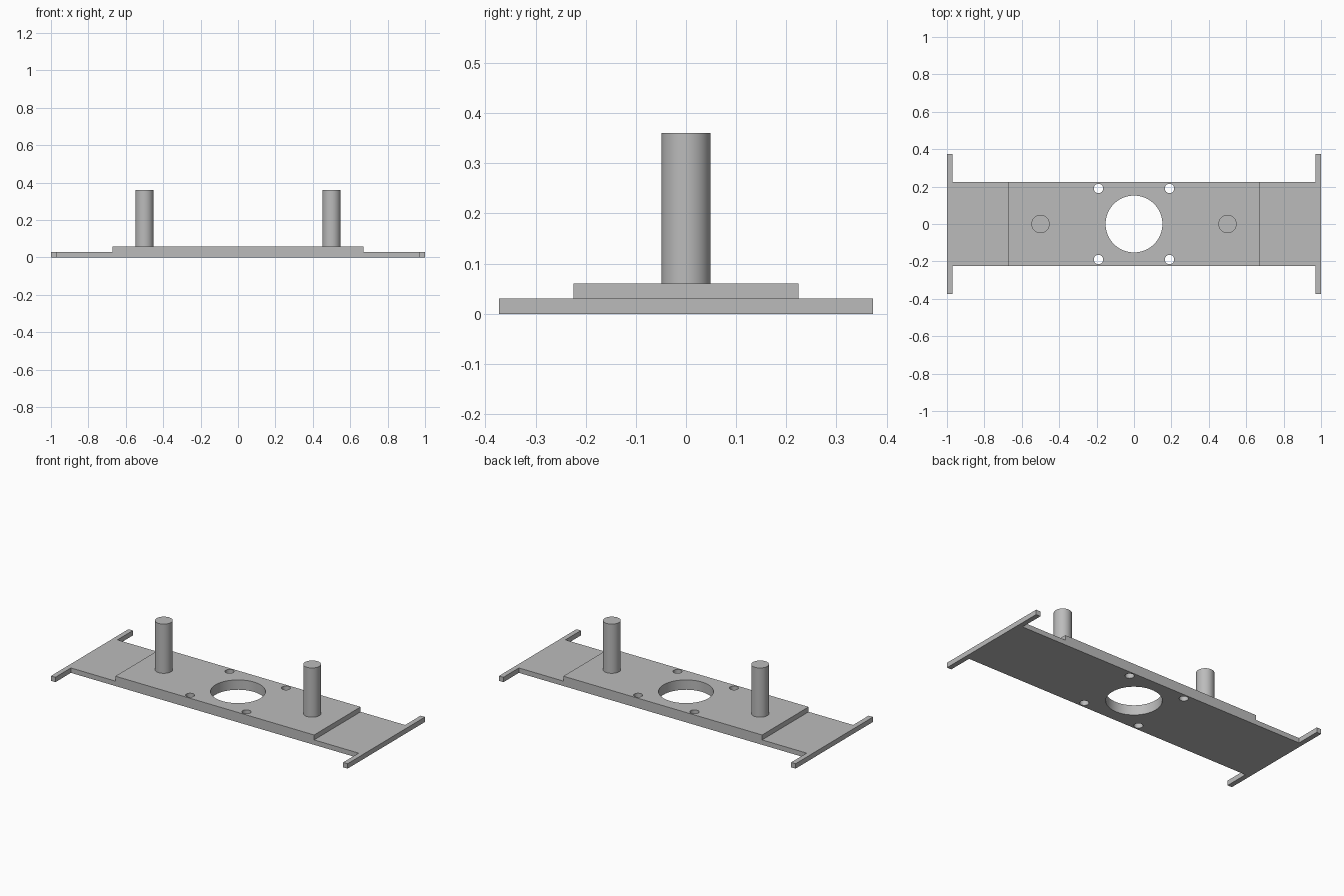
import bpy
import bmesh
import math
from mathutils import Matrix, Vector

default = bpy.data.objects.get("Cube")
if default:
    bpy.data.objects.remove(default, do_unlink=True)

grey = bpy.data.materials.new("plain_grey")
grey.use_nodes = True
colour = (0.5, 0.5, 0.5, 1)
grey.diffuse_color = colour
grey.node_tree.nodes["Principled BSDF"].inputs["Base Color"].default_value = colour

BASE, TOP, PEG_TOP = 0.03, 0.06, 0.36
HALF_WIDTH, RAISED, INNER = 0.224, 0.67, 0.97


def finish(name, bm):
    bmesh.ops.recalc_face_normals(bm, faces=bm.faces)
    mesh = bpy.data.meshes.new(name)
    bm.to_mesh(mesh)
    bm.free()
    mesh.materials.append(grey)
    obj = bpy.data.objects.new(name, mesh)
    bpy.context.collection.objects.link(obj)
    return obj


def box(name, low, high):
    bm = bmesh.new()
    low, high = Vector(low), Vector(high)
    size = Matrix.Diagonal((high - low).to_4d())
    bmesh.ops.create_cube(bm, size=1, matrix=Matrix.Translation((low + high) / 2) @ size)
    return finish(name, bm)


def add_cylinder(bm, x, y, radius, z0, z1, sides):
    bmesh.ops.create_cone(bm, cap_ends=True, segments=sides, radius1=radius, radius2=radius,
                          depth=z1 - z0, matrix=Matrix.Translation((x, y, (z0 + z1) / 2)))


def smooth(obj):
    bpy.ops.object.select_all(action="DESELECT")
    obj.select_set(True)
    bpy.context.view_layer.objects.active = obj
    bpy.ops.object.shade_smooth_by_angle(angle=math.radians(30))


# Stepped plate: side profile swept across its width
half = [(INNER, 0), (INNER, BASE), (RAISED, BASE), (RAISED, TOP)]
profile = half + [(-x, z) for x, z in reversed(half)]
bm = bmesh.new()
face = bm.faces.new([bm.verts.new((x, -HALF_WIDTH, z)) for x, z in profile])
swept = bmesh.ops.extrude_face_region(bm, geom=[face])["geom"]
bmesh.ops.translate(bm, verts=[v for v in swept if isinstance(v, bmesh.types.BMVert)],
                    vec=(0, 2 * HALF_WIDTH, 0))
plate = finish("stepped_plate", bm)

# Central opening and four screw holes
bm = bmesh.new()
add_cylinder(bm, 0, 0, 0.152, -0.1, 0.2, 64)
for x in (-0.19, 0.19):
    for y in (-0.19, 0.19):
        add_cylinder(bm, x, y, 0.025, -0.1, 0.2, 32)
cutter = finish("hole_cutter", bm)
cutter.hide_render = True
cut = plate.modifiers.new("holes", "BOOLEAN")
cut.operation = "DIFFERENCE"
cut.solver = "EXACT"
cut.object = cutter
bpy.context.view_layer.objects.active = plate
bpy.ops.object.modifier_apply(modifier=cut.name)
bpy.data.objects.remove(cutter, do_unlink=True)
smooth(plate)

# End crossbars and upright pegs on each side
for side, sign in (("left", 1), ("right", -1)):
    xs = sorted((sign * INNER, sign))
    box(side + "_crossbar", (xs[0], -0.373, 0), (xs[1], 0.373, BASE))
    bm = bmesh.new()
    add_cylinder(bm, sign * 0.5, 0, 0.049, TOP, PEG_TOP, 48)
    smooth(finish(side + "_peg", bm))
